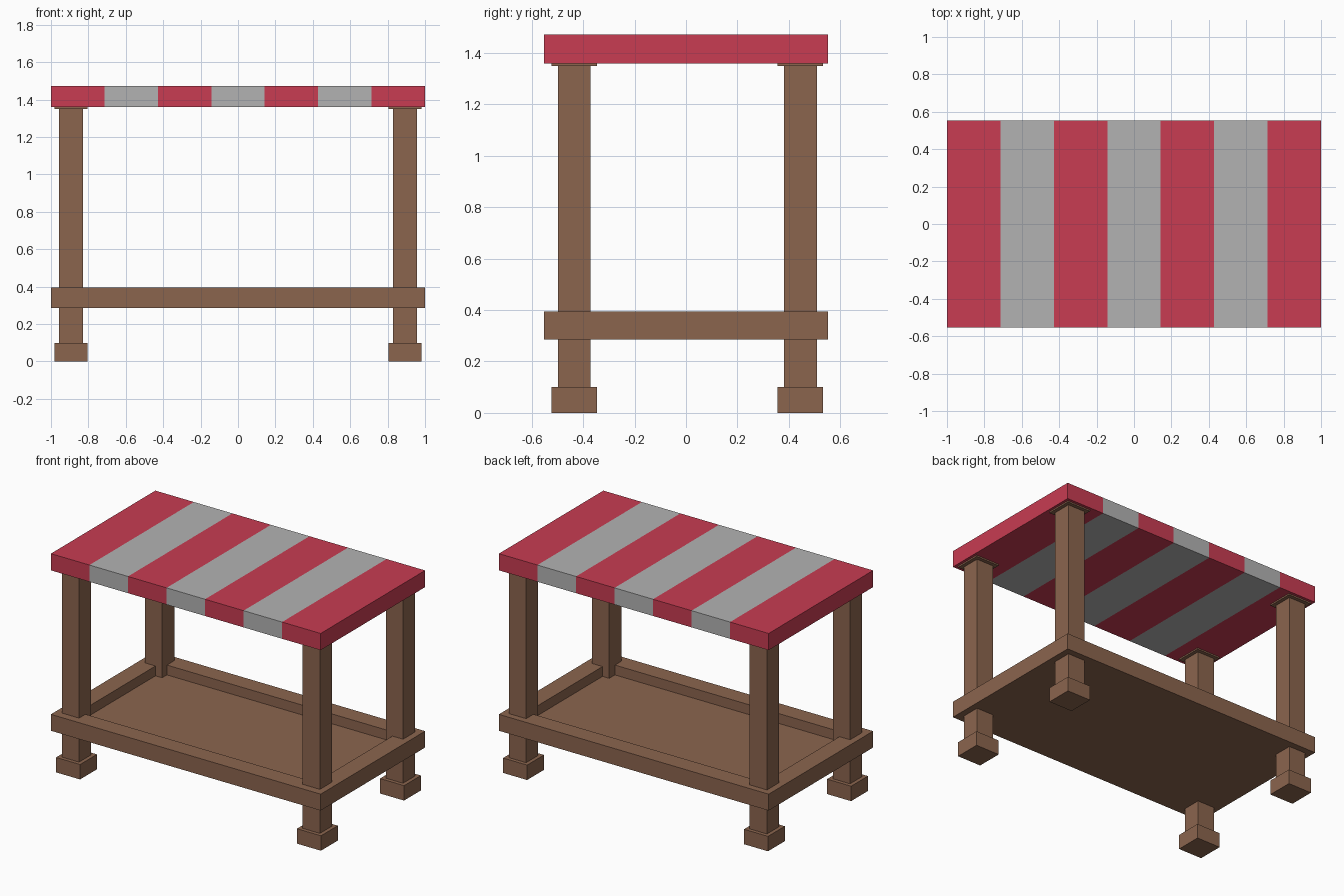
import bpy, bmesh
from mathutils import Matrix, Vector

if "Cube" in bpy.data.objects:
    bpy.data.objects.remove(bpy.data.objects["Cube"])


def material(name, rgb):
    m = bpy.data.materials.new(name)
    m.diffuse_color = (*rgb, 1)
    m.use_nodes = True
    m.node_tree.nodes["Principled BSDF"].inputs["Base Color"].default_value = m.diffuse_color
    return m


wood = material("brown_wood", (0.26, 0.13, 0.076))
red = material("red_cloth", (0.58, 0.045, 0.084))
grey = material("grey_cloth", (0.45, 0.45, 0.45))


def box_mesh(size, centre):
    bm = bmesh.new()
    bmesh.ops.create_cube(bm, size=1, matrix=Matrix.Translation(centre)
                          @ Matrix.Diagonal((*size, 1)))
    return bm


def finish(bm, name, *mats):
    mesh = bpy.data.meshes.new(name)
    bm.to_mesh(mesh)
    bm.free()
    for m in mats:
        mesh.materials.append(m)
    obj = bpy.data.objects.new(name, mesh)
    bpy.context.collection.objects.link(obj)
    return obj


def block(name, x, y, width, z0, z1):
    finish(box_mesh((width, width, z1 - z0), (x, y, (z0 + z1) / 2)), name, wood)


# Four legs, each a foot, a post and a cap under the canopy
for side, x in (("left", -0.893), ("right", 0.893)):
    for end, y in (("front", -0.435), ("back", 0.445)):
        tag = f"{end}_{side}"
        block(f"{tag}_foot", x, y, 0.178, 0, 0.10)
        block(f"{tag}_post", x, y, 0.128, 0.10, 1.35)
        block(f"{tag}_cap", x, y, 0.178, 1.35, 1.40)

# Counter tray: a slab with a sunken floor inside a wide rim
bm = box_mesh((2, 1.106, 0.11), (0, 0, 0.34))
bm.normal_update()
top = max(bm.faces, key=lambda f: f.calc_center_median().z)
bmesh.ops.inset_region(bm, faces=[top], thickness=0.172)
floor = bmesh.ops.extrude_face_region(bm, geom=[top])["geom"]
bmesh.ops.delete(bm, geom=[top], context='FACES_ONLY')
bmesh.ops.translate(bm, vec=(0, 0, -0.066),
                    verts=[v for v in floor if isinstance(v, bmesh.types.BMVert)])
bmesh.ops.recalc_face_normals(bm, faces=bm.faces)
finish(bm, "counter_tray", wood)

# Canopy: one slab cut into seven alternating stripes
stripes = 7
bm = box_mesh((2, 1.106, 0.112), (0, 0, 1.416))
for i in range(1, stripes):
    bmesh.ops.bisect_plane(bm, geom=bm.verts[:] + bm.edges[:] + bm.faces[:],
                           plane_co=Vector((-1 + 2 * i / stripes, 0, 0)),
                           plane_no=Vector((1, 0, 0)))
for f in bm.faces:
    x = f.calc_center_median().x
    f.material_index = min(stripes - 1, int((x + 1) * stripes / 2)) % 2
finish(bm, "striped_canopy", red, grey)
